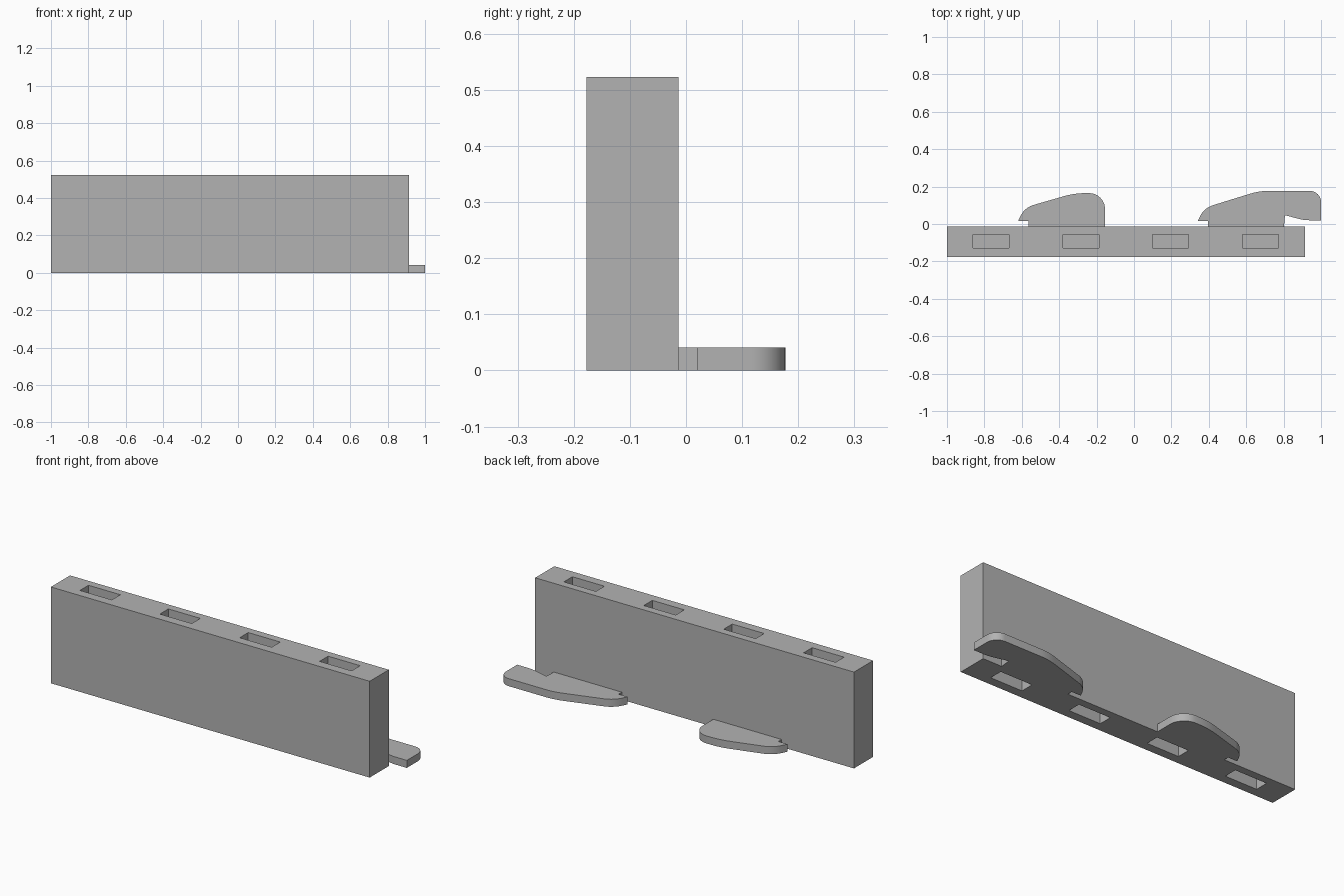
import bpy, bmesh, math
from mathutils import Vector

cube = bpy.data.objects.get("Cube")
if cube:
    bpy.data.objects.remove(cube, do_unlink=True)

grey = bpy.data.materials.new("plain_grey")
grey.use_nodes = True
colour = (0.45, 0.45, 0.45, 1)
grey.diffuse_color = colour
grey.node_tree.nodes["Principled BSDF"].inputs["Base Color"].default_value = colour

WALL_BACK = -0.013
WALL_TOP = 0.523
TAB_HEIGHT = 0.041


def finish(name, bm):
    bmesh.ops.recalc_face_normals(bm, faces=bm.faces)
    mesh = bpy.data.meshes.new(name)
    bm.to_mesh(mesh)
    bm.free()
    mesh.materials.append(grey)
    obj = bpy.data.objects.new(name, mesh)
    bpy.context.scene.collection.objects.link(obj)
    return obj


def add_box(bm, low, high):
    verts = bmesh.ops.create_cube(bm, size=1)["verts"]
    for v in verts:
        v.co = [a + (c + 0.5) * (b - a) for c, a, b in zip(v.co, low, high)]


def rounded(corners, steps=10):
    """Outline from (x, y, tangent length) corners, each rounded by an arc."""
    points = []
    for i, (x, y, reach) in enumerate(corners):
        p = Vector((x, y))
        if not reach:
            points.append(p)
            continue
        into = (Vector(corners[i - 1][:2]) - p).normalized()
        out = (Vector(corners[(i + 1) % len(corners)][:2]) - p).normalized()
        start, end = p + into * reach, p + out * reach
        w = math.sin(into.angle(out) / 2)
        for s in range(steps + 1):
            t = s / steps
            a, b, c = (1 - t) ** 2, 2 * w * t * (1 - t), t * t
            points.append((start * a + p * b + end * c) / (a + b + c))
    return points


def tab(name, corners):
    bm = bmesh.new()
    face = bm.faces.new([bm.verts.new((p.x, p.y, 0)) for p in rounded(corners)])
    top = bmesh.ops.extrude_face_region(bm, geom=[face])["geom"]
    moved = [g for g in top if isinstance(g, bmesh.types.BMVert)]
    bmesh.ops.translate(bm, verts=moved, vec=(0, 0, TAB_HEIGHT))
    obj = finish(name, bm)
    bpy.ops.object.select_all(action="DESELECT")
    obj.select_set(True)
    bpy.context.view_layer.objects.active = obj
    bpy.ops.object.shade_smooth_by_angle(angle=math.radians(30))


# Upright wall
bm = bmesh.new()
add_box(bm, (-1, -0.177, 0), (0.915, WALL_BACK, WALL_TOP))
wall = finish("wall", bm)

# Four pockets sunk into the top and the bottom of the wall
bm = bmesh.new()
for i in range(4):
    x = -0.86 + 0.48 * i
    for z0, z1 in ((-0.1, 0.2), (WALL_TOP - 0.2, WALL_TOP + 0.1)):
        add_box(bm, (x, -0.128, z0), (x + 0.192, -0.055, z1))
cutter = finish("pocket_cutter", bm)
cutter.hide_render = True
cutter.hide_set(True)
cutter.display_type = "WIRE"
cut = wall.modifiers.new("pockets", "BOOLEAN")
cut.operation = "DIFFERENCE"
cut.solver = "EXACT"
cut.object = cutter

# Flat feet behind the wall, each with an undercut hooked tip
tab("right_foot", [
    (-0.155, WALL_BACK, 0), (-0.155, 0.165, 0.085), (-0.318, 0.165, 0.06),
    (-0.585, 0.088, 0.05), (-0.62, 0.015, 0),
    (-0.565, 0.015, 0), (-0.565, WALL_BACK, 0)])
tab("left_foot", [
    (0.802, WALL_BACK, 0), (0.807, 0.047, 0), (0.91, 0.02, 0.03),
    (1, 0.02, 0), (1, 0.177, 0.06), (0.67, 0.177, 0.05),
    (0.375, 0.086, 0.05), (0.34, 0.015, 0),
    (0.395, 0.015, 0), (0.395, WALL_BACK, 0)])
